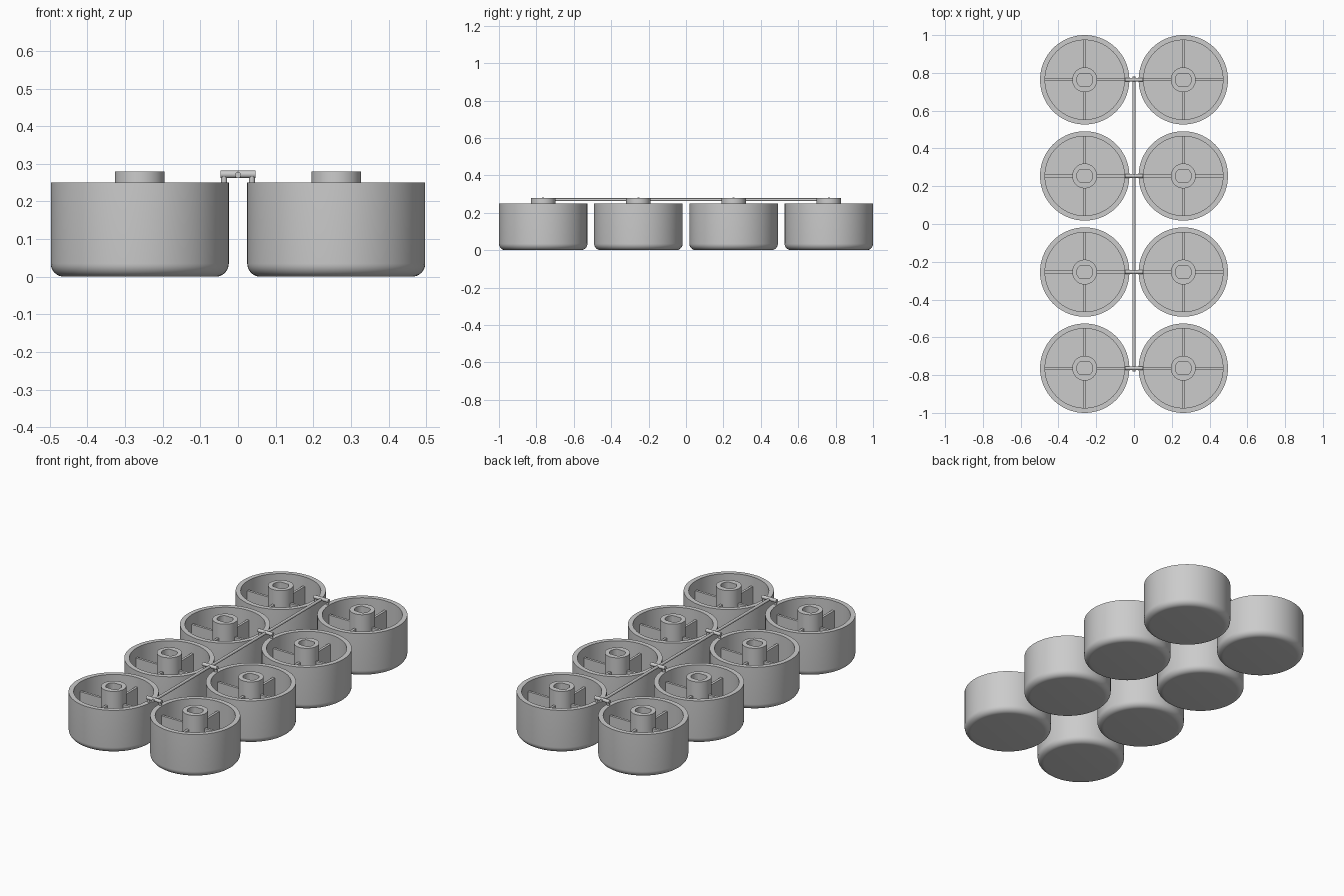
import bpy, bmesh
from math import sin, cos, pi, radians
from mathutils import Matrix

cube = bpy.data.objects.get("Cube")
if cube:
    bpy.data.objects.remove(cube)

grey = bpy.data.materials.new("plain grey")
grey.use_nodes = True
COLOUR = (0.6, 0.6, 0.6, 1)
grey.diffuse_color = COLOUR
grey.node_tree.nodes["Principled BSDF"].inputs["Base Color"].default_value = COLOUR

CUP_X, CUP_R, CUP_H = 0.261, 0.2365, 0.25
ROWS = [-0.7635, -0.2545, 0.2545, 0.7635]
INNER_R, FLOOR, HUB_R, HUB_TOP = 0.21, 0.03, 0.066, 0.28
FILLET = 0.035


def add_object(name, bm):
    bmesh.ops.recalc_face_normals(bm, faces=bm.faces)
    mesh = bpy.data.meshes.new(name)
    bm.to_mesh(mesh)
    bm.free()
    mesh.materials.append(grey)
    obj = bpy.data.objects.new(name, mesh)
    bpy.context.collection.objects.link(obj)
    bpy.ops.object.select_all(action="DESELECT")
    obj.select_set(True)
    bpy.context.view_layer.objects.active = obj
    bpy.ops.object.shade_smooth_by_angle(angle=radians(35))
    return obj


def lathe(name, profile, sides=72):
    """Closed round body; each profile ring is (radius, z, limit on |y|)."""
    bm = bmesh.new()
    rings = []
    for r, z, flat in profile:
        rings.append([bm.verts.new((r * cos(a), max(-flat, min(flat, r * sin(a))), z))
                      for a in (2 * pi * i / sides for i in range(sides))])
    for low, high in zip(rings, rings[1:]):
        for i in range(sides):
            j = (i + 1) % sides
            bm.faces.new((low[i], low[j], high[j], high[i]))
    bm.faces.new(rings[0])
    bm.faces.new(rings[-1])
    return add_object(name, bm)


def rod(bm, radius, length, centre, axis):
    turn = {"X": Matrix.Rotation(pi / 2, 4, "Y"),
            "Y": Matrix.Rotation(pi / 2, 4, "X"), "Z": Matrix()}[axis]
    bmesh.ops.create_cone(bm, cap_ends=True, segments=20, radius1=radius, radius2=radius,
                          depth=length, matrix=Matrix.Translation(centre) @ turn)


# Hollow cup with rounded bottom edge
bottom = [(CUP_R - FILLET + FILLET * sin(a), FILLET - FILLET * cos(a), 1)
          for a in (pi / 2 * i / 8 for i in range(9))]
cup = lathe("cup", bottom + [(CUP_R, CUP_H, 1), (INNER_R, CUP_H, 1), (INNER_R, FLOOR, 1)])

# Central hub with a flat-sided socket
hub = lathe("hub", [(HUB_R, FLOOR - 0.01, 1), (HUB_R, HUB_TOP, 1),
                    (0.042, HUB_TOP, 0.034), (0.042, 0.08, 0.034)])

# Four ribs joining hub and wall
bm = bmesh.new()
for quarter in range(4):
    length = INNER_R - HUB_R + 0.02
    place = (Matrix.Rotation(quarter * pi / 2, 4, "Z")
             @ Matrix.Translation(((INNER_R + HUB_R) / 2, 0, 0.11))
             @ Matrix.Diagonal((length, 0.014, 0.17, 1)))
    bmesh.ops.create_cube(bm, size=1, matrix=place)
ribs = add_object("ribs", bm)

# Repeat the cup, hub and ribs in two columns of four
for part in (cup, hub, ribs):
    spots = [(side * CUP_X, y, 0) for side in (-1, 1) for y in ROWS]
    part.location = spots[0]
    for spot in spots[1:]:
        copy = part.copy()
        copy.location = spot
        bpy.context.collection.objects.link(copy)

# Long connecting runner
bm = bmesh.new()
rod(bm, 0.008, 1.56, (0, 0, 0.27), "Y")
add_object("runner", bm)

# Cross bars with short stubs onto the rims
bm = bmesh.new()
for y in ROWS:
    rod(bm, 0.01, 0.094, (0, y, 0.272), "X")
    for side in (-1, 1):
        rod(bm, 0.008, 0.024, (side * 0.037, y, 0.26), "Z")
add_object("cross_bars", bm)
